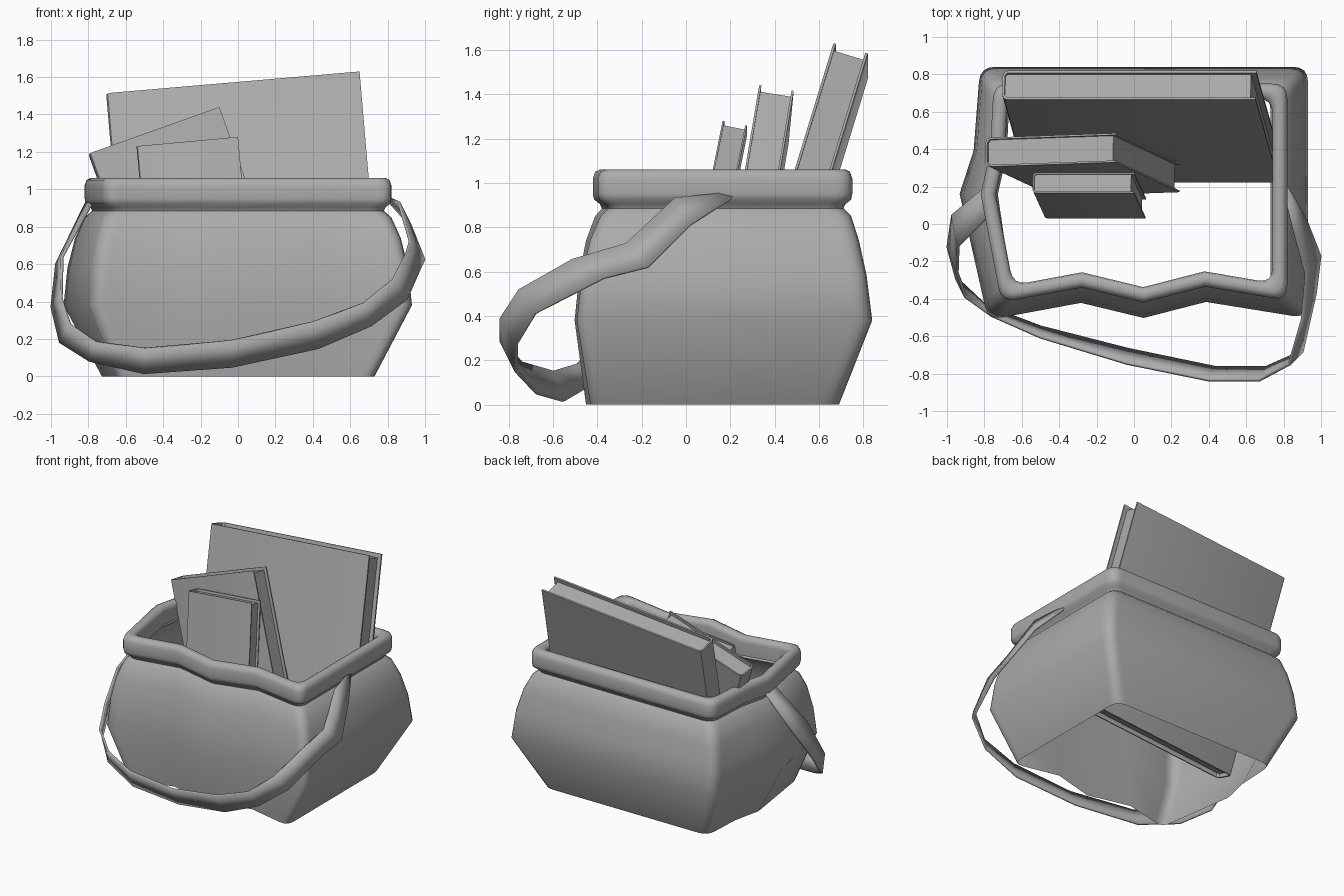
import bpy, bmesh, math
from mathutils import Vector

if "Cube" in bpy.data.objects:
    bpy.data.objects.remove(bpy.data.objects["Cube"])

# Plain mid grey for every part
grey = bpy.data.materials.new("mid_grey")
grey.diffuse_color = (0.41, 0.41, 0.41, 1)
grey.use_nodes = True
grey.node_tree.nodes["Principled BSDF"].inputs["Base Color"].default_value = grey.diffuse_color


def make(name, verts, faces, angle=None):
    me = bpy.data.meshes.new(name)
    me.from_pydata([tuple(v) for v in verts], [], faces)
    me.materials.append(grey)
    bm = bmesh.new()
    bm.from_mesh(me)
    bmesh.ops.recalc_face_normals(bm, faces=bm.faces)
    bm.to_mesh(me)
    bm.free()
    ob = bpy.data.objects.new(name, me)
    bpy.context.collection.objects.link(ob)
    if angle:
        bpy.ops.object.select_all(action='DESELECT')
        ob.select_set(True)
        bpy.context.view_layer.objects.active = ob
        bpy.ops.object.shade_smooth_by_angle(angle=math.radians(angle))
    return ob


# Bag outline at the rim (counter-clockwise): x, y, corner radius, sideways bulge
OUTLINE = [(0.82, -0.41, .08, 1), (0.82, 0.75, .08, 1), (-0.75, 0.75, .08, .7),
           (-0.77, 0.38, 0, .8), (-0.82, 0.16, 0, 1), (-0.71, -0.42, .08, .8),
           (-0.28, -0.34, 0, 1), (0.05, -0.42, 0, 1), (0.38, -0.335, 0, 1)]


def rounded(pts, radii, seg=4):
    out = []
    for i, (p, r) in enumerate(zip(pts, radii)):
        if r == 0:
            out.append(p)
            continue
        a = p + (pts[i - 1] - p).normalized() * r
        b = p + (pts[(i + 1) % len(pts)] - p).normalized() * r
        for k in range(seg + 1):
            t = k / seg
            out.append(a * (1 - t) ** 2 + p * 2 * t * (1 - t) + b * t * t)
    return out


def miters(pts):
    res = []
    for i, p in enumerate(pts):
        d0 = (p - pts[i - 1]).normalized()
        d1 = (pts[(i + 1) % len(pts)] - p).normalized()
        n0, n1 = Vector((d0.y, -d0.x)), Vector((d1.y, -d1.x))
        m = (n0 + n1).normalized()
        res.append(m / max(m.dot(n0), 0.5))
    return res


# Bag profile: outward offset at sides, front, back, and height
PROFILE = [(-.09, .03, -.06, 0), (.11, .08, .09, .38), (.09, .06, .065, .58), (.05, .03, .03, .74),
           (0, -.01, -.005, .85), (-.04, -.04, -.04, .885), (-.03, -.03, -.03, .905),
           (-.005, -.005, -.005, .925), (0, 0, 0, .95), (0, 0, 0, 1.02), (-.01, -.01, -.01, 1.05),
           (-.03, -.03, -.03, 1.06), (-.055, -.055, -.055, 1.06), (-.075, -.075, -.075, 1.045),
           (-.08, -.08, -.08, 1.02), (-.08, -.08, -.08, .92)]
base = [Vector(o[:2]) for o in OUTLINE]
norm = miters(base)
verts = []
for s, f, b, z in PROFILE:
    pts = [p + Vector((m.x * s * (o[3] if s > 0 else 1), m.y * (f if m.y < 0 else b)))
           for p, m, o in zip(base, norm, OUTLINE)]
    ring = rounded(pts, [o[2] for o in OUTLINE])
    verts += [(p.x, p.y, z) for p in ring]
n = len(ring)
faces = [(r * n + i, r * n + (i + 1) % n, (r + 1) * n + (i + 1) % n, (r + 1) * n + i)
         for r in range(len(PROFILE) - 1) for i in range(n)]
make("bag_body", verts, faces, 60)

# Strap: upper and lower edge points from right attachment, round the front, to the left
UPPER = [(.79, .24, .96), (.86, -.05, .93), (.92, -.27, .725), (.90, -.51, .655), (.83, -.75, .52),
         (.67, -.835, .39), (.40, -.835, .29), (-.04, -.745, .19), (-.50, -.605, .15),
         (-.76, -.49, .185), (-.90, -.39, .28), (-.945, -.26, .42), (-.94, -.12, .64), (-.77, .05, .95)]
LOWER = [(.80, .23, .945), (.92, .02, .81), (.995, -.17, .62), (.97, -.37, .57), (.90, -.68, .41),
         (.71, -.765, .27), (.43, -.765, .15), (-.03, -.67, .05), (-.50, -.55, .015),
         (-.79, -.44, .08), (-.95, -.29, .18), (-.995, -.12, .37), (-.97, .05, .60), (-.79, .20, .97)]
k = len(UPPER)
strap = make("carry_strap", UPPER + LOWER, [(i, i + 1, k + i + 1, k + i) for i in range(k - 1)], 40)
sol = strap.modifiers.new("thickness", 'SOLIDIFY')
sol.thickness = 0.016
sol.offset = 0


def prism(name, outline, z0, z1, angle=None):
    m = len(outline)
    vs = [(x, y, z) for z in (z0, z1) for x, y in outline]
    fs = [(i, (i + 1) % m, m + (i + 1) % m, m + i) for i in range(m)]
    return make(name, vs, fs + [tuple(range(m)), tuple(range(m, 2 * m))], angle)


# Book: wrap-round cover with a rounded spine, and an inset page block.
# The origin is the top right corner of the front cover.
def book(name, w, t, h, c, gap, loc, rot):
    b = t * 0.16
    cover = [(0, 0), (0, c), (-w + b, c), (-w + c, b), (-w + c, t - b), (-w + b, t - c),
             (0, t - c), (0, t), (-w + b, t), (-w + b * .3, t - b * .3), (-w, t - b),
             (-w, b), (-w + b * .3, b * .3), (-w + b, 0)]
    pages = [(-gap, c), (-gap, t - c), (-w + b, t - c), (-w + c, t - b), (-w + c, b), (-w + b, c)]
    for ob in (prism(name + "_cover", cover, -h, 0, 40),
               prism(name + "_pages", pages, -h + gap, -gap)):
        ob.location = loc
        ob.rotation_euler = [math.radians(a) for a in rot]


book("large_book", 1.36, .162, 1.515, .012, .03, (.65, .665, 1.63), (-17, -4.9, 0))
book("medium_book", .74, .158, 1.02, .01, .022, (-.10, .33, 1.44), (-9.7, -19.6, 2))
book("small_book", .545, .112, .69, .008, .018, (0, .165, 1.28), (-11.3, -5.2, 0))
